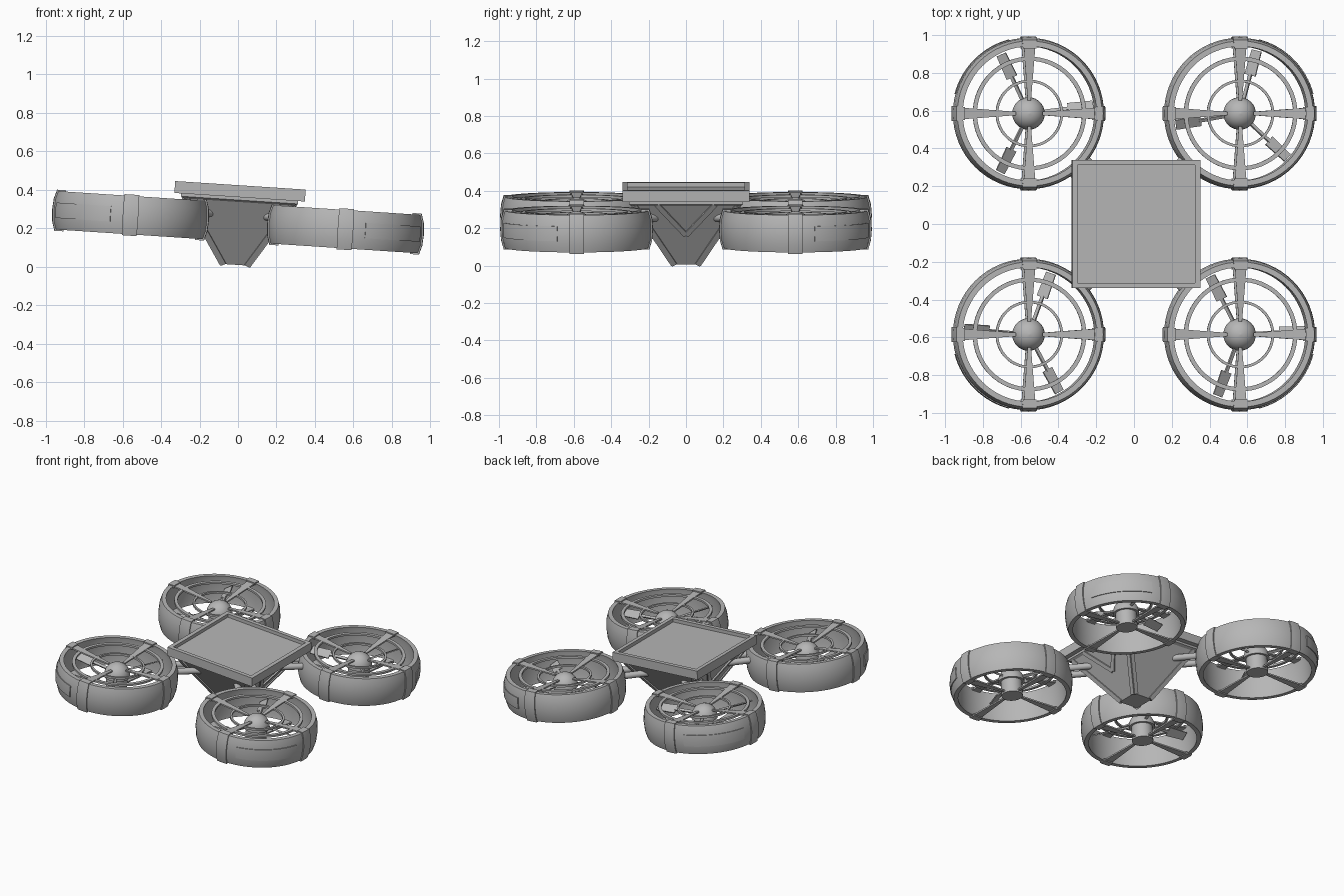
import bpy, bmesh, math
from mathutils import Matrix, Vector

if "Cube" in bpy.data.objects:
    bpy.data.objects.remove(bpy.data.objects["Cube"])

gray = bpy.data.materials.new("mid_gray")
gray.diffuse_color = (0.47, 0.47, 0.47, 1)
gray.use_nodes = True
gray.node_tree.nodes["Principled BSDF"].inputs["Base Color"].default_value = gray.diffuse_color

# Whole craft is pitched slightly about y
TILT = Matrix.Translation((0, 0, 0.232)) @ Matrix.Rotation(math.radians(3.75), 4, 'Y')


def finish(name, bm, place=Matrix(), smooth=True):
    bmesh.ops.recalc_face_normals(bm, faces=bm.faces)
    mesh = bpy.data.meshes.new(name)
    bm.to_mesh(mesh)
    bm.free()
    mesh.transform(TILT @ place)
    mesh.materials.append(gray)
    ob = bpy.data.objects.new(name, mesh)
    bpy.context.collection.objects.link(ob)
    if smooth:
        bpy.ops.object.select_all(action='DESELECT')
        ob.select_set(True)
        bpy.context.view_layer.objects.active = ob
        bpy.ops.object.shade_smooth_by_angle(angle=math.radians(32))
    return ob


def lathe(bm, profile, a0=0.0, a1=360.0, n=64):
    """Revolve a closed (radius, z) profile; partial sweeps get end caps."""
    full = a1 - a0 >= 360
    rows = []
    for i in range(n if full else n + 1):
        a = math.radians(a0 + (a1 - a0) * i / n)
        rows.append([bm.verts.new((r * math.cos(a), r * math.sin(a), z)) for r, z in profile])
    m = len(profile)
    for i in range(n):
        p, q = rows[i], rows[(i + 1) % len(rows)]
        for j in range(m):
            k = (j + 1) % m
            bm.faces.new((p[j], q[j], q[k], p[k]))
    if not full:
        bm.faces.new(rows[0])
        bm.faces.new(rows[-1][::-1])


def bar(bm, a, b, normal, w0, w1, t):
    """Flat tapered bar from a to b, width w0 to w1, thickness t along normal."""
    a, b = Vector(a), Vector(b)
    d = (b - a).normalized()
    n = Vector(normal)
    n = (n - d * n.dot(d)).normalized()
    s = d.cross(n)
    ends = []
    for p, w in ((a, w0), (b, w1)):
        ends.append([bm.verts.new(p + s * (w / 2 * i) + n * (t / 2 * j))
                     for i, j in ((-1, -1), (1, -1), (1, 1), (-1, 1))])
    p, q = ends
    for j in range(4):
        k = (j + 1) % 4
        bm.faces.new((p[j], p[k], q[k], q[j]))
    bm.faces.new(p[::-1])
    bm.faces.new(q)


def tube(bm, a, b, r):
    a, b = Vector(a), Vector(b)
    d = b - a
    mat = Matrix.Translation((a + b) / 2) @ d.to_track_quat('Z', 'Y').to_matrix().to_4x4()
    bmesh.ops.create_cone(bm, cap_ends=True, segments=16, radius1=r, radius2=r,
                          depth=d.length, matrix=mat)


def frustum(bm, levels):
    """Stack of square sections given as (half_width, z)."""
    rows = [[bm.verts.new((x * h, y * h, z)) for x, y in ((-1, -1), (1, -1), (1, 1), (-1, 1))]
            for h, z in levels]
    for p, q in zip(rows, rows[1:]):
        for j in range(4):
            k = (j + 1) % 4
            bm.faces.new((p[j], p[k], q[k], q[j]))
    bm.faces.new(rows[0][::-1])
    bm.faces.new(rows[-1])


# Top plate: raised rim around a shallow recess
bm = bmesh.new()
frustum(bm, [(0.34, 0.13), (0.34, 0.192), (0.312, 0.192), (0.312, 0.168)])
finish("top_plate", bm, smooth=False)

# Tapered body below the plate
BOTTOM, SLOPE = -0.222, 0.646


def half(z):
    return 0.075 + (z - BOTTOM) * SLOPE


bm = bmesh.new()
frustum(bm, [(half(BOTTOM), BOTTOM), (half(0.105), 0.105), (0.305, 0.115), (0.305, 0.132)])
finish("body", bm, smooth=False)

# Raised strips along the body corners, on both faces of each corner
bm = bmesh.new()
for quarter in range(4):
    rot = Matrix.Rotation(quarter * math.pi / 2, 3, 'Z')
    normal = rot @ Vector((1, 0, -SLOPE))
    for s in (-1, 1):
        ends = [rot @ Vector((half(z), s * (half(z) - 0.014), z)) for z in (BOTTOM, 0.108)]
        bar(bm, ends[0], ends[1], normal, 0.028, 0.028, 0.016)
finish("corner_strips", bm, smooth=False)

# V-shaped ribs on the two end faces
bm = bmesh.new()
for sx in (-1, 1):
    for sy in (-1, 1):
        bar(bm, (sx * half(-0.055), 0, -0.055), (sx * half(0.115), sy * 0.155, 0.115),
            (sx, 0, -SLOPE), 0.028, 0.028, 0.02)
finish("v_ribs", bm, smooth=False)

# Ring duct cross-sections
DUCT = [(0.384, 0.1), (0.396, 0.06), (0.401, 0), (0.396, -0.06), (0.384, -0.1),
        (0.355, -0.1), (0.36, -0.07), (0.36, 0.07), (0.355, 0.1)]
BAND = [(0.39, 0.107), (0.404, 0.06), (0.409, 0), (0.404, -0.06), (0.39, -0.107),
        (0.345, -0.107), (0.345, -0.092), (0.375, -0.08), (0.375, 0.08),
        (0.345, 0.092), (0.345, 0.107)]
PANEL = [(0.403, 0.04), (0.406, 0), (0.403, -0.04), (0.385, -0.04), (0.385, 0.04)]
BLADES = {(-1, 1): (115, 244, 7), (1, 1): (75, -43, 190),
          (-1, -1): (70, -62, 175), (1, -1): (117, 250, 3)}

for (sx, sy), angles in BLADES.items():
    tag = ("back" if sy > 0 else "front") + ("_right" if sx > 0 else "_left")
    place = Matrix.Translation((sx * 0.56, sy * 0.585, 0))

    bm = bmesh.new()
    lathe(bm, DUCT)
    finish("duct_" + tag, bm, place)

    # Clamp bands at the spoke ends, and one panel facing outward
    bm = bmesh.new()
    for a in (0, 90, 180, 270):
        lathe(bm, BAND, a - 5.7, a + 5.7, 4)
    finish("duct_bands_" + tag, bm, place)
    out = math.degrees(math.atan2(sy, sx))
    bm = bmesh.new()
    lathe(bm, PANEL, out - 30, out + 30, 16)
    finish("outer_panel_" + tag, bm, place)

    # Upper and lower guards: tapered spokes, with two hoops on top
    bm = bmesh.new()
    for a in range(4):
        d = Vector((math.cos(a * math.pi / 2), math.sin(a * math.pi / 2), 0))
        for z0, z1 in ((0.065, 0.096), (-0.085, -0.096)):
            bar(bm, d * 0.07 + Vector((0, 0, z0)), d * 0.365 + Vector((0, 0, z1)),
                (0, 0, 1), 0.018, 0.062, 0.01)
    finish("guard_spokes_" + tag, bm, place, smooth=False)
    bm = bmesh.new()
    for r, z, w in ((0.29, 0.086, 0.011), (0.172, 0.074, 0.007)):
        lathe(bm, [(r + w, z + 0.006), (r + w, z - 0.008), (r - w, z - 0.008), (r - w, z + 0.006)])
    finish("guard_hoops_" + tag, bm, place)

    # Motor cylinder with a domed cap
    bm = bmesh.new()
    bmesh.ops.create_cone(bm, cap_ends=True, segments=32, radius1=0.07, radius2=0.07,
                          depth=0.11, matrix=Matrix.Translation((0, 0, -0.045)))
    finish("motor_" + tag, bm, place)
    bm = bmesh.new()
    steps = [(0.086 * math.cos(t * math.pi / 14), 0.01 + 0.086 * math.sin(t * math.pi / 14))
             for t in range(7)]
    lathe(bm, [(0.001, 0.0), (0.086, 0.0)] + steps + [(0.001, 0.096)], n=32)
    finish("hub_cap_" + tag, bm, place)

    # Three rotor blades: thin stem and pitched paddle
    bm = bmesh.new()
    for deg in angles:
        a = math.radians(deg)
        d = Vector((math.cos(a), math.sin(a), 0))
        side = Vector((-d.y, d.x, 0))
        up = Vector((0, 0, 0.025))
        tilt = Vector((0, 0, 1)) + side * 0.6
        bar(bm, d * 0.06 + up, d * 0.22 + up, tilt, 0.018, 0.018, 0.012)
        bar(bm, d * 0.21 + up, d * 0.345 + up, tilt, 0.066, 0.058, 0.008)
    finish("rotor_blades_" + tag, bm, place, smooth=False)

    # Pair of tubes joining the duct to the body
    bm = bmesh.new()
    out_dir = Vector((sx * 0.56, sy * 0.585, 0)).normalized()
    across = Vector((-out_dir.y, out_dir.x, 0))
    for s in (-1, 1):
        off = across * (0.05 * s) + Vector((0, 0, 0.04))
        tube(bm, out_dir * 0.22 + off, out_dir * 0.435 + off, 0.022)
    finish("arm_tubes_" + tag, bm)
